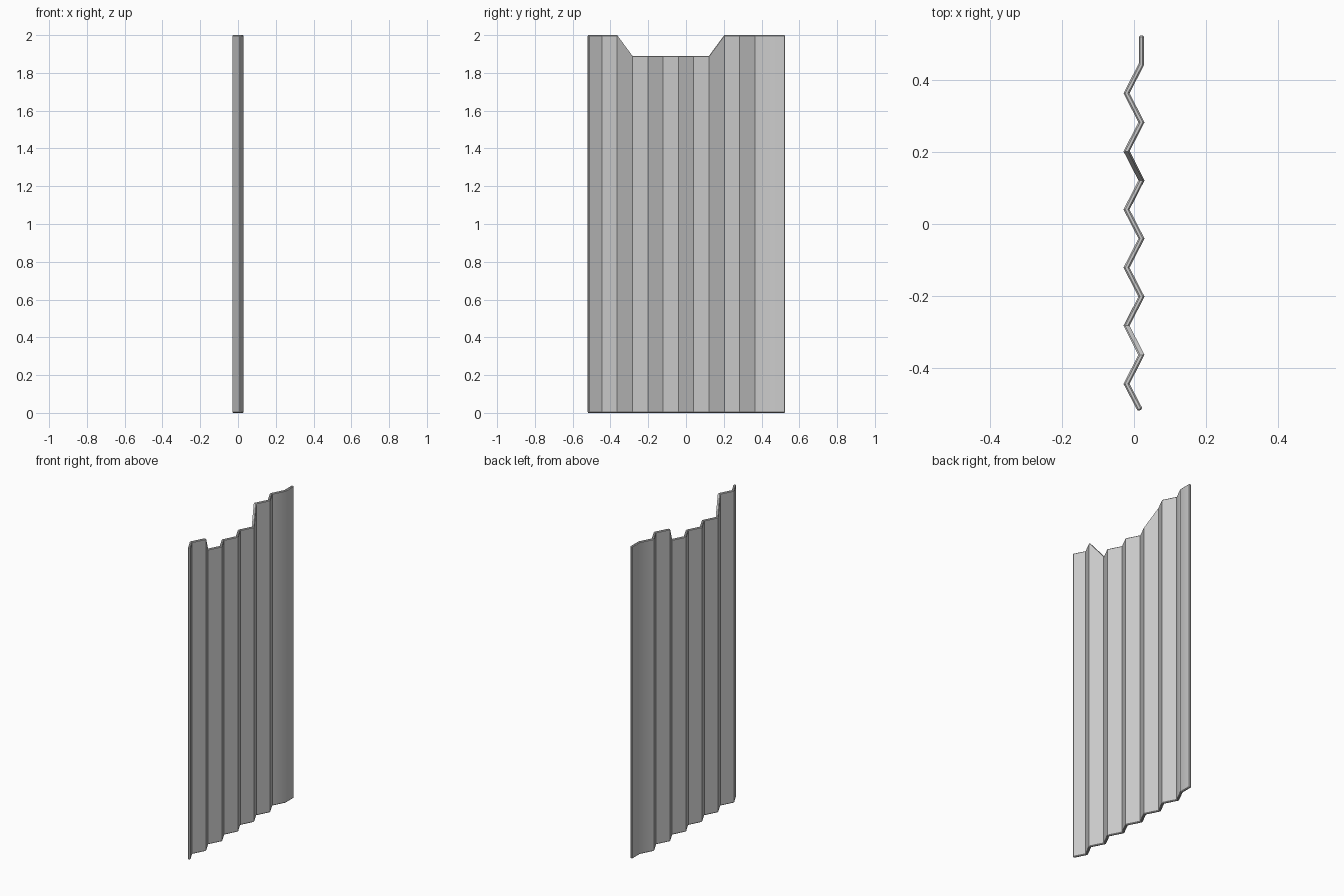
import bpy, bmesh, math
from mathutils import Vector

cube = bpy.data.objects.get("Cube")
if cube:
    bpy.data.objects.remove(cube, do_unlink=True)

PITCH = 0.081     # spacing between folds along y
DEPTH = 0.0208    # fold height either side of the middle
HALF = 0.0075     # half of the sheet thickness
NOTCH = 1.89      # height of the lowered top edge

steel = bpy.data.materials.new("grey_steel")
steel.use_nodes = True
colour = (0.6, 0.6, 0.6, 1)
steel.diffuse_color = colour
steel.node_tree.nodes["Principled BSDF"].inputs["Base Color"].default_value = colour

# Zigzag centre line, ending in one straight flange
path = [Vector((DEPTH if i % 2 == 0 else -DEPTH, (i - 6.5) * PITCH)) for i in range(13)]
path.append(Vector((DEPTH, 6.5 * PITCH)))
path[0] = Vector((0.0175, -0.519))
path[-1].y = 0.525


def side_offset(i):
    """Mitred offset from the centre line to the sheet surface."""
    normals = []
    for a, b in ((i - 1, i), (i, i + 1)):
        if a >= 0 and b < len(path):
            d = (path[b] - path[a]).normalized()
            normals.append(Vector((d.y, -d.x)))
    m = sum(normals, Vector((0, 0))).normalized()
    return m * HALF / m.dot(normals[0])


# Folded sheet with the top lowered between the outer folds
bm = bmesh.new()
rings = []
for i, p in enumerate(path):
    top = NOTCH if 3 <= i <= 8 else 2
    o = side_offset(i)
    rings.append([bm.verts.new((q.x, q.y, z))
                  for q, z in ((p + o, 0), (p + o, top), (p - o, top), (p - o, 0))])
for a, b in zip(rings, rings[1:]):
    for k in range(4):
        n = (k + 1) % 4
        bm.faces.new((a[k], b[k], b[n], a[n]))
bm.faces.new(rings[0])
bm.faces.new(reversed(rings[-1]))
bmesh.ops.recalc_face_normals(bm, faces=bm.faces)

# Chamfer along the whole rim
rim = [e for e in bm.edges if e.calc_face_angle(0) > math.radians(70)]
bmesh.ops.bevel(bm, geom=rim, offset=0.004, segments=1, affect='EDGES', profile=0.5)

mesh = bpy.data.meshes.new("corrugated_sheet")
bm.to_mesh(mesh)
bm.free()
mesh.materials.append(steel)
sheet = bpy.data.objects.new("corrugated_sheet", mesh)
bpy.context.collection.objects.link(sheet)

bpy.ops.object.select_all(action='DESELECT')
sheet.select_set(True)
bpy.context.view_layer.objects.active = sheet
bpy.ops.object.shade_smooth_by_angle(angle=math.radians(32))
